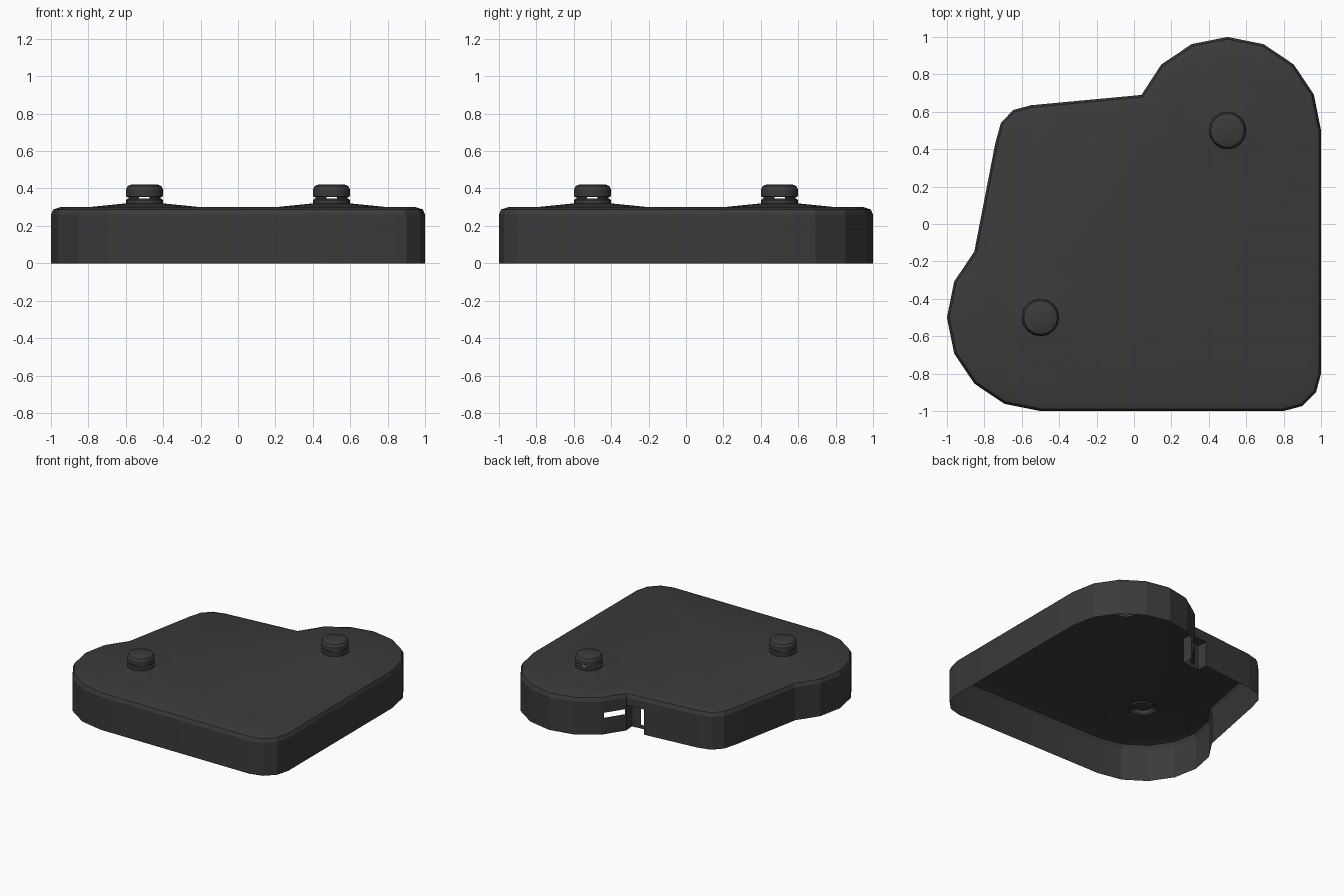
import bpy, bmesh, math
from mathutils import Vector

if "Cube" in bpy.data.objects:
    bpy.data.objects.remove(bpy.data.objects["Cube"])

mat = bpy.data.materials.new("charcoal grey")
mat.diffuse_color = (0.043, 0.043, 0.043, 1)
mat.use_nodes = True
mat.node_tree.nodes["Principled BSDF"].inputs["Base Color"].default_value = mat.diffuse_color

KNOBS = [(0.5, 0.5), (-0.5, -0.5)]
SEG = 16
WALL_TOP = 0.26


def finish(bm, name, angle=18):
    bmesh.ops.remove_doubles(bm, verts=bm.verts, dist=0.0005)
    bmesh.ops.recalc_face_normals(bm, faces=bm.faces)
    me = bpy.data.meshes.new(name)
    bm.to_mesh(me)
    bm.free()
    me.materials.append(mat)
    ob = bpy.data.objects.new(name, me)
    bpy.context.collection.objects.link(ob)
    bpy.ops.object.select_all(action='DESELECT')
    ob.select_set(True)
    bpy.context.view_layer.objects.active = ob
    bpy.ops.object.shade_smooth_by_angle(angle=math.radians(angle))
    return ob


def arc(cx, cy, r, a0, a1, n):
    return [Vector((cx + r * math.cos(math.radians(a0 + (a1 - a0) * i / n)),
                    cy + r * math.sin(math.radians(a0 + (a1 - a0) * i / n)))) for i in range(n + 1)]


def inset(pts, d):
    # mitred inward offset of a counter-clockwise outline
    out = []
    for i, p in enumerate(pts):
        a = (p - pts[i - 1]).normalized()
        b = (pts[(i + 1) % len(pts)] - p).normalized()
        na, nb = Vector((-a.y, a.x)), Vector((-b.y, b.x))
        out.append(p + (na + nb) * d / (1 + na.dot(nb)))
    return out


def panel(bm, p, q, height, hole=None):
    # vertical wall panel, with an optional rectangular hole (t0, t1, z0, z1)
    ts, zs = [0, 1], [0, height]
    if hole:
        ts, zs = [0, hole[0], hole[1], 1], [0, hole[2], hole[3], height]
    for i in range(len(ts) - 1):
        for j in range(len(zs) - 1):
            if ts[i + 1] - ts[i] < 1e-5 or zs[j + 1] - zs[j] < 1e-5 or (hole and i == j == 1):
                continue
            a, b = p.lerp(q, ts[i]), p.lerp(q, ts[i + 1])
            bm.faces.new([bm.verts.new((v.x, v.y, z)) for v, z in
                          ((a, zs[j]), (b, zs[j]), (b, zs[j + 1]), (a, zs[j + 1]))])


def loft(bm, rings):
    for lo, hi in zip(rings, rings[1:]):
        n = len(lo)
        for i in range(n):
            k = (i + 1) % n
            bm.faces.new((lo[i], lo[k], hi[k], hi[i]))


def lathe(bm, cx, cy, profile):
    rings = [[bm.verts.new((p.x, p.y, z)) for p in arc(cx, cy, r, 0, 360, SEG)[:-1]]
             for r, z in profile]
    loft(bm, rings)
    return rings


# Outline: rounded lobes around the knobs, small rounded corners elsewhere
outline = arc(0.8, -0.8, 0.2, -90, 0, 3) + arc(0.5, 0.5, 0.5, 0, 157.5, 7)
notch = len(outline) - 1
outline += [Vector(v) for v in ((-0.55, 0.635), (-0.645, 0.61), (-0.712, 0.54), (-0.742, 0.43))]
outline += arc(-0.5, -0.5, 0.5, 135, 270, 6)
outline[notch] = Vector((0.04, 0.69))

# Side wall with the cable slit and the notch opening
bm = bmesh.new()
holes = {notch - 1: (0.12, 0.95, 0.13, 0.17), notch: (0, 0.25, 0, 0.2)}
for i, p in enumerate(outline):
    panel(bm, p, outline[(i + 1) % len(outline)], WALL_TOP, holes.get(i))
finish(bm, "side_wall", 15)

# Rounded rim and top plate, rising gently to each knob
bm = bmesh.new()
rings = [[bm.verts.new((v.x, v.y, z)) for v in inset(outline, d)]
         for d, z in ((0, WALL_TOP), (0.012, 0.288), (0.05, 0.3))]
loft(bm, rings)
loops = [rings[-1]] + [lathe(bm, x, y, ((0.3, 0.3), (0.1, 0.32)))[0] for x, y in KNOBS]
edges = [bm.edges.get((l[i - 1], l[i])) for l in loops for i in range(len(l))]
bmesh.ops.triangle_fill(bm, edges=edges, use_beauty=True, use_dissolve=False, normal=(0, 0, 1))
finish(bm, "top_plate")

# Recessed pocket behind the notch opening, with a slot in its back
bm = bmesh.new()
a = outline[notch]
b = a.lerp(outline[notch + 1], 0.25)
c, d = b + Vector((0.007, -0.08)), a + Vector((0.007, -0.08))
panel(bm, a, d, 0.2)
panel(bm, c, b, 0.2)
panel(bm, d, c, 0.2, (0.5, 0.75, 0.03, 0.17))
bm.faces.new([bm.verts.new((v.x, v.y, 0.2)) for v in (a, b, c, d)])
finish(bm, "cable_pocket")

# Knobs: hollow collar, four posts with see-through gaps, and a bevelled cap
for name, (x, y) in zip(("back_knob", "front_knob"), KNOBS):
    bm = bmesh.new()
    lathe(bm, x, y, ((0.1, 0.318), (0.1, 0.337), (0.091, 0.345), (0.08, 0.345), (0.08, 0.318)))
    for q in range(4):
        pts = arc(x, y, 0.091, 90 * q + 18, 90 * q + 72, 3)
        for s, e in zip(pts, pts[1:]):
            bm.faces.new([bm.verts.new((v.x, v.y, z)) for v, z in
                          ((s, 0.345), (e, 0.345), (e, 0.355), (s, 0.355))])
    cap = lathe(bm, x, y, ((0.091, 0.355), (0.099, 0.358), (0.099, 0.395), (0.09, 0.413), (0.068, 0.422)))
    bm.faces.new(cap[0])
    bm.faces.new(cap[-1])
    finish(bm, name, 25)
